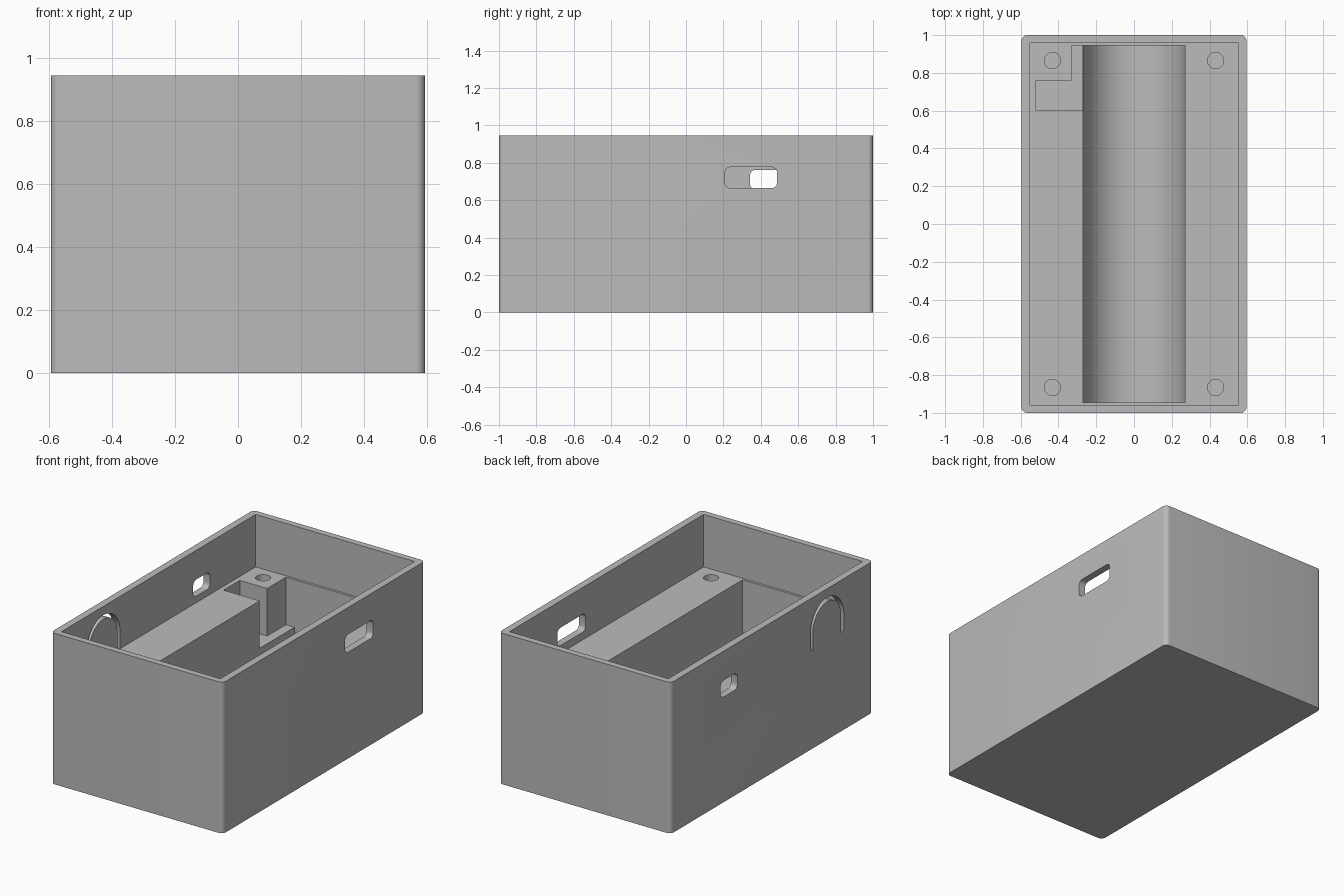
import bpy, bmesh
from math import sin, cos, pi

W, D, H = 0.595, 1.0, 0.945      # half width, half depth, height
DECK = 0.617                     # level of the inner deck

cube = bpy.data.objects.get("Cube")
if cube:
    bpy.data.objects.remove(cube, do_unlink=True)

grey = bpy.data.materials.new("plain grey")
grey.use_nodes = True
grey.diffuse_color = (0.5, 0.5, 0.5, 1)
grey.node_tree.nodes["Principled BSDF"].inputs["Base Color"].default_value = (0.5, 0.5, 0.5, 1)


def arc(cx, cy, r, start, end, n):
    angles = [start + (end - start) * i / n for i in range(n + 1)]
    return [(cx + r * cos(a), cy + r * sin(a)) for a in angles]


def rounded_rect(x0, x1, y0, y1, r, n=6):
    corners = [(x1 - r, y1 - r), (x0 + r, y1 - r), (x0 + r, y0 + r), (x1 - r, y0 + r)]
    return [p for i, (cx, cy) in enumerate(corners)
            for p in arc(cx, cy, r, i * pi / 2, (i + 1) * pi / 2, n)]


def rect(x0, x1, y0, y1):
    return [(x0, y0), (x1, y0), (x1, y1), (x0, y1)]


def prism(name, profile, axis, lo, hi):
    """Extrude a 2D profile along an axis from lo to hi."""
    place = {"x": lambda a, b, t: (t, a, b),
             "y": lambda a, b, t: (a, t, b),
             "z": lambda a, b, t: (a, b, t)}[axis]
    bm = bmesh.new()
    face = bm.faces.new([bm.verts.new(place(a, b, lo)) for a, b in profile])
    new = bmesh.ops.extrude_face_region(bm, geom=[face])["geom"]
    shift = place(0, 0, hi - lo)
    bmesh.ops.translate(bm, vec=shift, verts=[v for v in new if isinstance(v, bmesh.types.BMVert)])
    bmesh.ops.recalc_face_normals(bm, faces=bm.faces)
    mesh = bpy.data.meshes.new(name)
    bm.to_mesh(mesh)
    bm.free()
    mesh.materials.append(grey)
    obj = bpy.data.objects.new(name, mesh)
    bpy.context.collection.objects.link(obj)
    return obj


# Outer body with rounded upright corners
case = prism("case", rounded_rect(-W, W, -D, D, 0.03), "z", 0, H)

# Open space above the deck
cutters = [prism("cavity", rect(-0.55, 0.55, -0.96, 0.96), "z", DECK, H + 0.1)]

# Round-bottomed trough along the middle
trough = [(0.27, H)] + [(-0.27, H)] + arc(0, 0.315, 0.27, pi, 2 * pi, 48)
cutters.append(prism("trough", trough, "y", -0.945, 0.945))

# Stepped pocket beside the trough
pocket = [(-0.52, 0.6), (-0.2, 0.6), (-0.2, 0.945), (-0.33, 0.945), (-0.33, 0.76), (-0.52, 0.76)]
cutters.append(prism("pocket", pocket, "z", 0.32, H))

# Blind screw holes in the four corners of the deck
for sx in (-1, 1):
    for sy in (-1, 1):
        hole = arc(sx * 0.432, sy * 0.865, 0.043, 0, 2 * pi, 32)[:-1]
        cutters.append(prism("screw_hole", hole, "z", 0.3, 0.7))

# Openings in the side walls
cutters.append(prism("right_slot", rounded_rect(0.208, 0.487, 0.665, 0.777, 0.03), "x", 0.5, 0.7))
cutters.append(prism("left_slot", rounded_rect(0.342, 0.508, 0.658, 0.762, 0.03), "x", -0.7, -0.5))

# Thin arched slit that frees a flexible tab in the wall
cy, cz, r, gap = -0.545, 0.725, 0.165, 0.025
slit = ([(cy + r, DECK)] + arc(cy, cz, r, 0, pi, 24) + [(cy - r, DECK)]
        + [(cy - r + gap, DECK)] + arc(cy, cz, r - gap, pi, 0, 24) + [(cy + r - gap, DECK)])
cutters.append(prism("tab_slit", slit, "x", -0.7, -0.549))

# Carve the body
for cutter in cutters:
    cutter.hide_render = True
    mod = case.modifiers.new(cutter.name, "BOOLEAN")
    mod.operation = "DIFFERENCE"
    mod.solver = "EXACT"
    mod.object = cutter
bpy.context.view_layer.objects.active = case
case.select_set(True)
for mod in list(case.modifiers):
    bpy.ops.object.modifier_apply(modifier=mod.name)
for cutter in cutters:
    bpy.data.objects.remove(cutter, do_unlink=True)

bpy.ops.object.shade_smooth_by_angle(angle=pi / 6)
